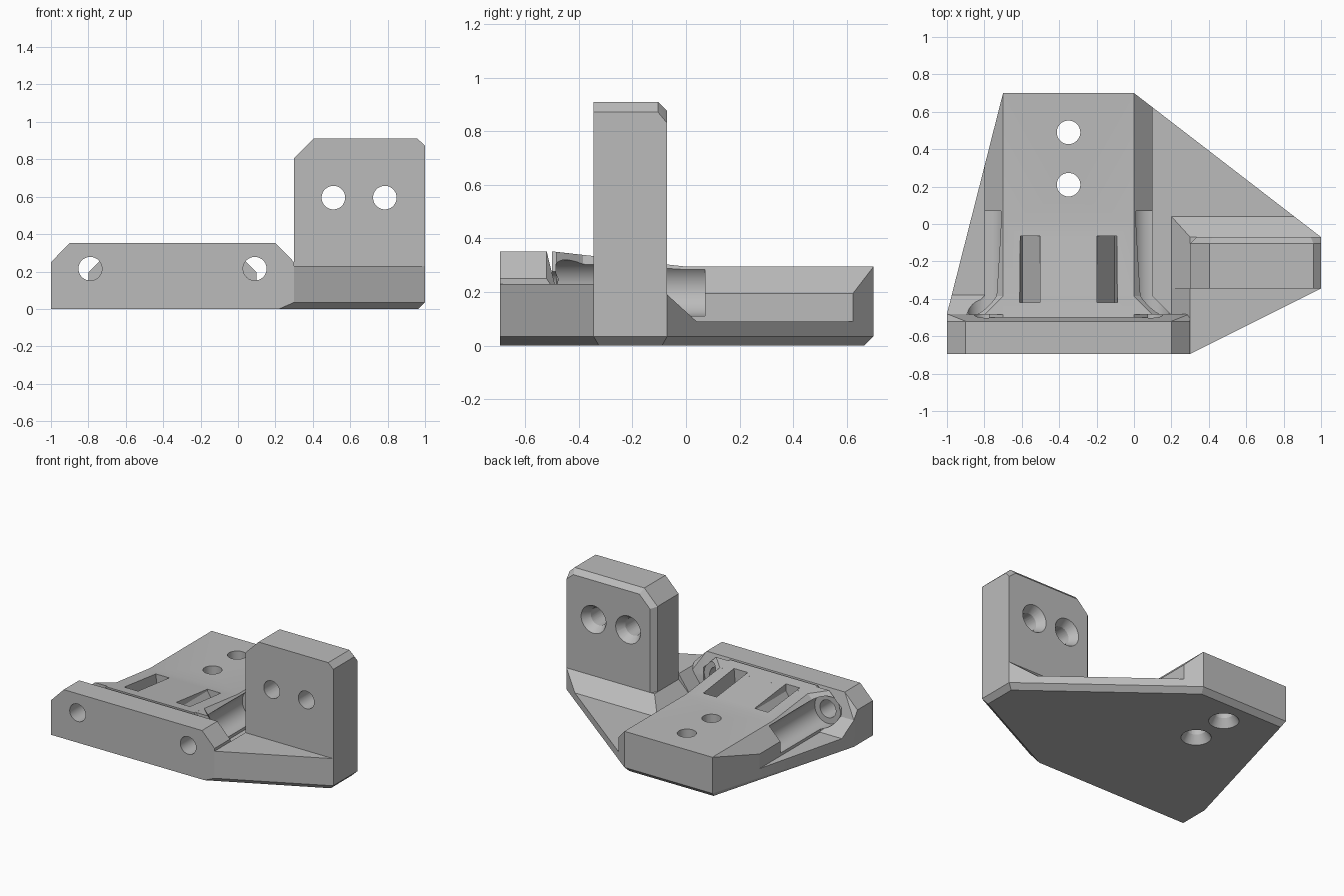
import bpy, bmesh, math
from mathutils import Matrix, Vector

if "Cube" in bpy.data.objects:
    bpy.data.objects.remove(bpy.data.objects["Cube"])

grey = bpy.data.materials.new("light_grey")
grey.diffuse_color = (0.5, 0.5, 0.5, 1)
grey.use_nodes = True
grey.node_tree.nodes["Principled BSDF"].inputs["Base Color"].default_value = grey.diffuse_color


def make_object(name, bm):
    bmesh.ops.recalc_face_normals(bm, faces=bm.faces[:])
    bmesh.ops.dissolve_limit(bm, angle_limit=0.001, verts=bm.verts[:], edges=bm.edges[:])
    mesh = bpy.data.meshes.new(name)
    bm.to_mesh(mesh)
    bm.free()
    mesh.materials.append(grey)
    obj = bpy.data.objects.new(name, mesh)
    bpy.context.collection.objects.link(obj)
    return obj


def hull(name, points):
    bm = bmesh.new()
    for p in points:
        bm.verts.new(p)
    res = bmesh.ops.convex_hull(bm, input=bm.verts[:])
    junk = [v for v in res["geom_interior"] if isinstance(v, bmesh.types.BMVert)]
    bmesh.ops.delete(bm, geom=junk, context="VERTS")
    return make_object(name, bm)


def rod(name, start, end, r1, r2=None, sides=48):
    a, b = Vector(start), Vector(end)
    bm = bmesh.new()
    turn = (b - a).to_track_quat("Z", "Y").to_matrix().to_4x4()
    bmesh.ops.create_cone(bm, cap_ends=True, segments=sides, radius1=r1,
                          radius2=r1 if r2 is None else r2, depth=(b - a).length,
                          matrix=Matrix.Translation((a + b) / 2) @ turn)
    return make_object(name, bm)


def combine(target, tool, operation):
    mod = target.modifiers.new("combine", "BOOLEAN")
    mod.operation, mod.object, mod.solver = operation, tool, "EXACT"
    bpy.context.view_layer.objects.active = target
    bpy.ops.object.modifier_apply(modifier=mod.name)
    bpy.data.objects.remove(tool)


def footprint(name, top):
    # plan outline with a chamfered lower rim
    outer = [(-1, -.695), (.3, -.695), (1, -.345), (1, -.07), (0, .7), (-.7, .7), (-1, -.48)]
    lower = [(-1, -.695), (.22, -.695), (.965, -.325), (.965, -.09), (-.015, .665),
             (-.685, .665), (-1, -.48)]
    return hull(name, [(x, y, 0) for x, y in lower] +
                [(x, y, z) for x, y in outer for z in (.035, top)])


def section(y, top, grow=0.0):
    # body cross-section with chamfered shoulders
    a, b = -.7 - grow, grow
    return [(a - .1, y, .03), (a - .1, y, top - .1), (a, y, top),
            (b, y, top), (b + .1, y, top - .1), (b + .1, y, .03)]


bracket = footprint("bracket", .09)

# Raised body: level rear, sloped middle, flared neck
parts = [hull("body_rear", section(.8, .295) + section(0, .295)),
         hull("body_slope", section(0, .295) + section(-.5, .352)),
         hull("body_neck", section(-.385, .339) + section(-.485, .35, .1))]

# Front wall with sloping back edge
wall = [(-1, .03), (-1, .25), (-.9, .352), (.2, .352), (.3, .25), (.3, .03)]
parts.append(hull("front_wall", [(x, y, z) for x, z in wall for y in (-.695, -.52)] +
                  [(x, -.48, z) for x in (-1, .3) for z in (.03, .19)]))
parts.append(hull("wall_ridge", [(x, y, z) for x in (-1, -.75)
                                 for y, z in ((-.5, .03), (-.5, .19), (-.48, .19),
                                              (-.38, .09), (-.38, .03))]))

# Side wedge and fillet around the upright
parts.append(hull("side_wedge", [(x, y, z) for y in (-.695, -.345)
                                 for x, z in ((.2, .03), (.2, .09), (.3, .23), (1, .23), (1, .03))]))
parts.append(hull("upright_fillet", [(x, y, .19) for x in (.3, 1.1) for y in (-.36, -.07)] +
                  [(x, y, z) for x in (.2, 1.1) for y in (-.36, .04) for z in (.05, .09)]))

# Upright plate, with a bevelled back rim
rim = [(.3, .05), (.3, .805), (.405, .91), (.96, .91), (1, .872), (1, .05)]
back = [(.335, .05), (.335, .79), (.42, .875), (.945, .875), (1, .83), (1, .05)]
parts.append(hull("upright", [(x, y, z) for x, z in rim for y in (-.345, -.105)] +
                  [(x, -.07, z) for x, z in back]))

for part in parts:
    combine(bracket, part, "UNION")
combine(bracket, footprint("outline_trim", 1.5), "INTERSECT")

cutters = []
# Long bolt holes with side grooves
for x in (-.79, .09):
    cutters.append(rod("bolt_hole", (x, -.8, .215), (x, -.4, .215), .063))
    cutters.append(rod("bolt_groove", (x, -.485, .215), (x, .07, .215), .105))
# Countersunk holes through the base
for y in (.21, .49):
    cutters.append(rod("base_hole", (-.35, y, -.1), (-.35, y, .5), .063))
    cutters.append(rod("base_countersink", (-.35, y, -.01), (-.35, y, .06), .105, .062))
# Countersunk holes through the upright
for x in (.51, .785):
    cutters.append(rod("upright_hole", (x, -.5, .595), (x, .1, .595), .063))
    cutters.append(rod("upright_countersink", (x, -.06, .595), (x, -.13, .595), .105, .062))
# Mirrored strap slots with floors falling outward
for s in (-1, 1):
    cutters.append(hull("strap_slot", [(-.35 + s * dx, y, z) for y in (-.42, -.065)
                                       for dx, z in ((.152, .45), (.152, .29), (.245, .15),
                                                     (.262, .35), (.27, .45))]))
for cutter in cutters:
    combine(bracket, cutter, "DIFFERENCE")

bpy.ops.object.select_all(action="DESELECT")
bracket.select_set(True)
bpy.context.view_layer.objects.active = bracket
bpy.ops.object.shade_smooth_by_angle(angle=math.radians(20))
